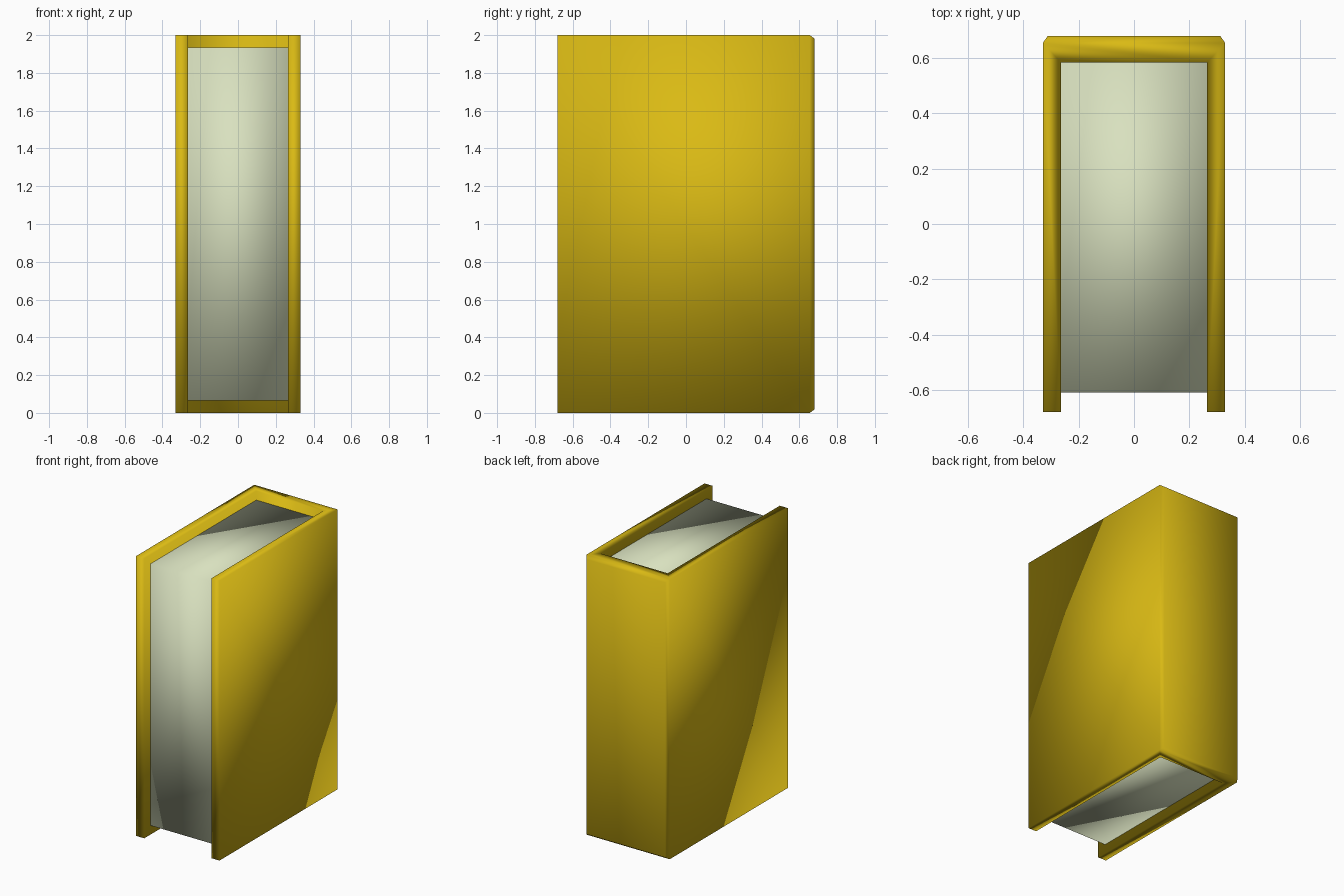
import bpy
import bmesh

cube = bpy.data.objects.get("Cube")
if cube:
    bpy.data.objects.remove(cube, do_unlink=True)

# Main dimensions
HALF_W, INNER_W = 0.33, 0.265
FRONT, BACK, SPINE_IN = -0.68, 0.68, 0.585
CHAMFER, HEIGHT = 0.025, 2.0
PAGE_FRONT, PAGE_GAP = -0.61, 0.065


def material(name, color):
    mat = bpy.data.materials.new(name)
    mat.use_nodes = True
    mat.diffuse_color = color
    mat.node_tree.nodes["Principled BSDF"].inputs["Base Color"].default_value = color
    return mat


def prism(name, outline, z0, z1, mat, finish=None):
    """Extrude a plan outline from z0 to z1 and shade it softly."""
    bm = bmesh.new()
    face = bm.faces.new([bm.verts.new((x, y, z0)) for x, y in outline])
    top = bmesh.ops.extrude_face_region(bm, geom=[face])["geom"]
    verts = [g for g in top if isinstance(g, bmesh.types.BMVert)]
    bmesh.ops.translate(bm, verts=verts, vec=(0, 0, z1 - z0))
    bmesh.ops.recalc_face_normals(bm, faces=bm.faces)
    if finish:
        finish(bm)
    for f in bm.faces:
        f.smooth = True
    mesh = bpy.data.meshes.new(name)
    bm.to_mesh(mesh)
    bm.free()
    mesh.materials.append(mat)
    obj = bpy.data.objects.new(name, mesh)
    bpy.context.collection.objects.link(obj)
    return obj


def chamfer_spine(bm):
    spine = max(bm.faces, key=lambda f: f.calc_center_median().y)
    bmesh.ops.inset_region(bm, faces=[spine], thickness=CHAMFER, depth=CHAMFER)


yellow = material("cover yellow", (0.70, 0.49, 0.007, 1))
cream = material("page cream", (0.69, 0.75, 0.52, 1))

# Cover: two boards joined by a spine with a chamfered back
half = [(HALF_W, BACK - CHAMFER), (HALF_W, FRONT), (INNER_W, FRONT), (INNER_W, SPINE_IN)]
cover_outline = half + [(-x, y) for x, y in reversed(half)]
prism("cover", cover_outline, 0, HEIGHT, yellow, chamfer_spine)

# Pages: block set in from the edges of the boards
page_outline = [(-INNER_W, PAGE_FRONT), (INNER_W, PAGE_FRONT),
                (INNER_W, SPINE_IN), (-INNER_W, SPINE_IN)]
prism("pages", page_outline, PAGE_GAP, HEIGHT - PAGE_GAP, cream)
